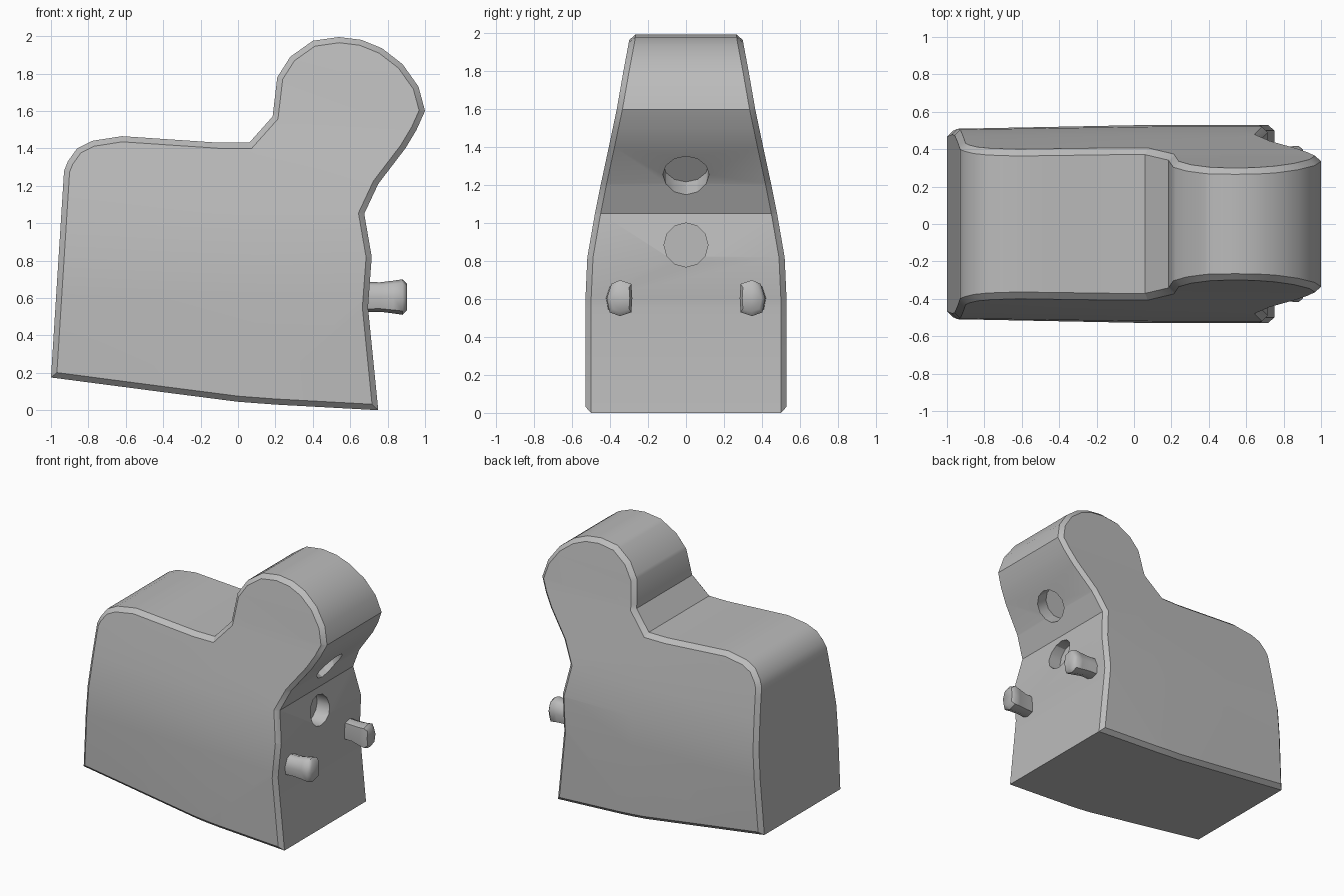
import bpy, bmesh, math
from mathutils import Vector

if "Cube" in bpy.data.objects:
    bpy.data.objects.remove(bpy.data.objects["Cube"], do_unlink=True)

grey = bpy.data.materials.new("plain grey")
grey.use_nodes = True
grey.diffuse_color = (0.5, 0.5, 0.5, 1)
grey.node_tree.nodes["Principled BSDF"].inputs["Base Color"].default_value = (0.5, 0.5, 0.5, 1)

RIM = 0.03
# Side outline as (x, z), counter-clockwise
OUTLINE = [(-1, .175), (-.35, .09), (0, .045), (.2, .03), (.75, 0), (.695, .55), (.715, .82),
           (.675, 1.05), (.75, 1.21), (.895, 1.4), (.955, 1.5), (1, 1.6), (.965, 1.73),
           (.88, 1.85), (.77, 1.935), (.66, 1.98), (.54, 1.995), (.4, 1.975), (.28, 1.89),
           (.21, 1.78), (.185, 1.57), (.06, 1.43), (-.1, 1.43), (-.62, 1.465), (-.78, 1.44),
           (-.86, 1.4), (-.91, 1.33), (-.93, 1.28)]
# Half width at each height
WIDTHS = [(0, .53), (.6, .53), (.82, .52), (1.05, .48), (1.2, .45), (1.4, .407),
          (1.6, .365), (1.8, .33), (1.96, .3), (2, .295)]


def half_width(x, z):
    for (z0, w0), (z1, w1) in zip(WIDTHS, WIDTHS[1:]):
        if z <= z1:
            w = w0 + (w1 - w0) * (z - z0) / (z1 - z0)
            break
    else:
        w = WIDTHS[-1][1]
    # The body tapers gently toward the low end
    return w - .035 * max(0, .1 - x) * max(0, 1 - z / 1.4)


def inset(points, d):
    result = []
    pts = [Vector(p) for p in points]
    for i, p in enumerate(pts):
        a = (p - pts[i - 1]).normalized()
        b = (pts[(i + 1) % len(pts)] - p).normalized()
        na, nb = Vector((-a.y, a.x)), Vector((-b.y, b.x))
        result.append(p + (na + nb) * d / (1 + na.dot(nb)))
    return result


def make_object(name, bm, angle=None):
    bmesh.ops.recalc_face_normals(bm, faces=bm.faces)
    mesh = bpy.data.meshes.new(name)
    bm.to_mesh(mesh)
    bm.free()
    mesh.materials.append(grey)
    obj = bpy.data.objects.new(name, mesh)
    bpy.context.collection.objects.link(obj)
    if angle:
        smooth(obj, angle)
    return obj


def smooth(obj, angle):
    bpy.ops.object.select_all(action='DESELECT')
    obj.select_set(True)
    bpy.context.view_layer.objects.active = obj
    bpy.ops.object.shade_smooth_by_angle(angle=math.radians(angle))


def loft(bm, rings):
    rows = [[bm.verts.new(p) for p in ring] for ring in rings]
    n = len(rows[0])
    for a, b in zip(rows, rows[1:]):
        for i in range(n):
            bm.faces.new((a[i], a[(i + 1) % n], b[(i + 1) % n], b[i]))
    bm.faces.new(rows[0])
    bm.faces.new(rows[-1])


# Body: outline with a chamfered rim, sliced so the sides can curve
inner = inset(OUTLINE, RIM)
bm = bmesh.new()
loft(bm, [[(x, y, z) for x, z in pts]
          for pts, y in ((inner, -2), (OUTLINE, -1), (OUTLINE, 1), (inner, 2))])
cuts = [((0, 0, z), (0, 0, 1)) for z, w in WIDTHS[1:-1]]
cuts += [((x, 0, 0), (1, 0, 0)) for x in (-.45, .1)]
for co, no in cuts:
    bmesh.ops.bisect_plane(bm, geom=bm.verts[:] + bm.edges[:] + bm.faces[:], dist=1e-5,
                           plane_co=co, plane_no=no)
for v in bm.verts:
    y = half_width(v.co.x, v.co.z) - RIM * (2 - abs(v.co.y))
    v.co.y = math.copysign(y, v.co.y)
body = make_object("body", bm)


# Two round sockets cut into the +x face
def cut_socket(name, centre, direction, radius, depth):
    axis = Vector(direction).normalized()
    bm = bmesh.new()
    bmesh.ops.create_cone(bm, cap_ends=True, segments=12, radius1=radius, radius2=radius,
                          depth=depth * 2)
    turn = axis.to_track_quat('Z', 'Y').to_matrix()
    bmesh.ops.rotate(bm, verts=bm.verts, matrix=turn)
    bmesh.ops.translate(bm, verts=bm.verts, vec=centre)
    cutter = make_object(name, bm)
    cutter.hide_render = True
    mod = body.modifiers.new(name, 'BOOLEAN')
    mod.operation = 'DIFFERENCE'
    mod.solver = 'EXACT'
    mod.object = cutter
    bpy.context.view_layer.objects.active = body
    bpy.ops.object.modifier_apply(modifier=name)
    bpy.data.objects.remove(cutter, do_unlink=True)


cut_socket("upper_socket", (.785, 0, 1.255), (.8, 0, -.6), .122, .1)
cut_socket("lower_socket", (.7, 0, .885), (1, 0, 0), .116, .1)
smooth(body, 30)

# Pair of rounded pegs
PEG = [(-.06, .075), (0, .095), (.045, .075), (.07, 0), (.055, -.075), (0, -.095),
       (-.06, -.075), (-.065, 0)]
SECTIONS = [(.64, .365, .85), (.76, .36, .83), (.83, .35, .92), (.88, .348, 1), (.903, .345, .75)]
for side, name in ((1, "left_peg"), (-1, "right_peg")):
    bm = bmesh.new()
    loft(bm, [[(x, side * (y + dy * s), .605 + dz * s) for dy, dz in PEG]
              for x, y, s in SECTIONS])
    make_object(name, bm, 50)
